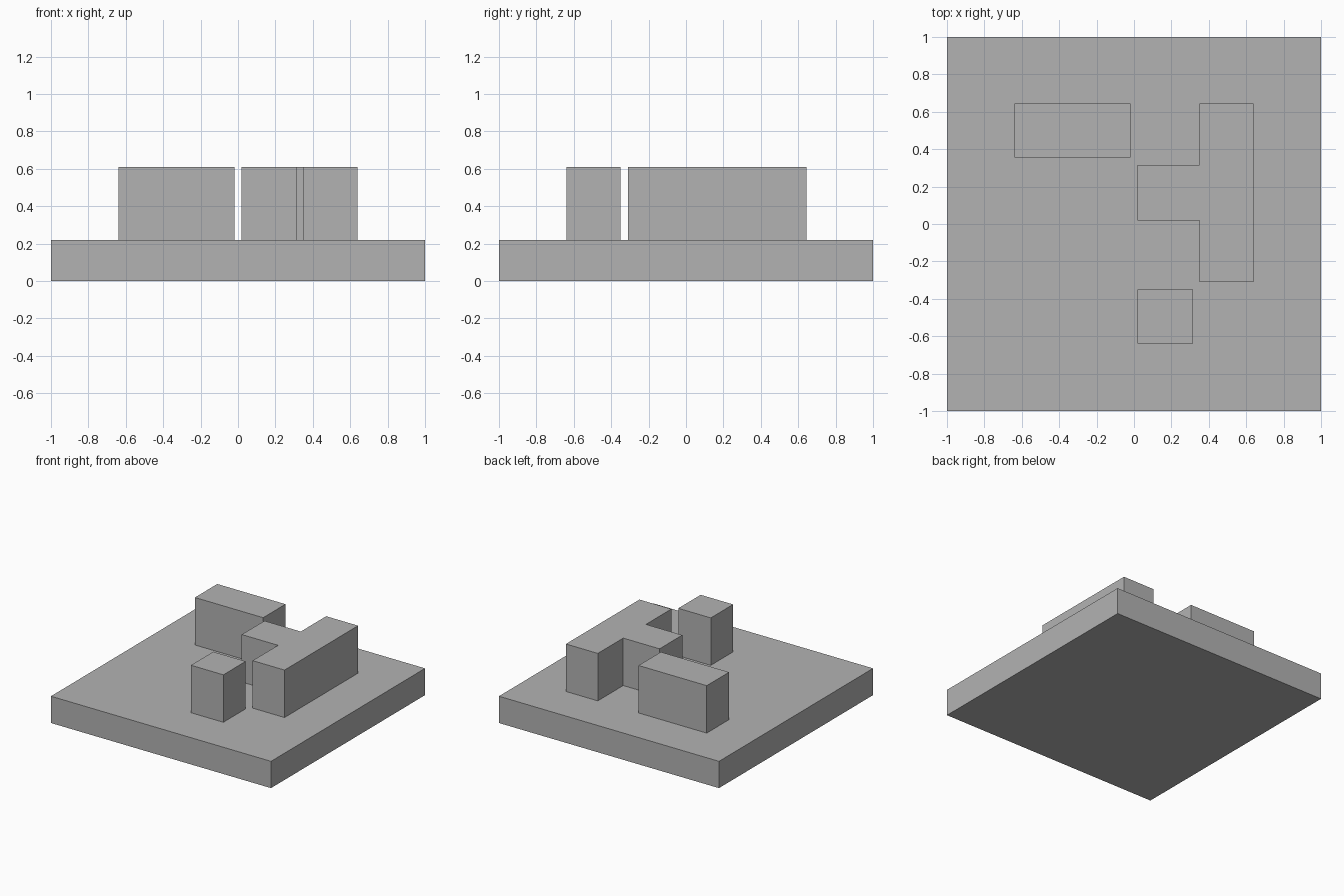
import bpy
import bmesh

cube = bpy.data.objects.get("Cube")
if cube:
    bpy.data.objects.remove(cube, do_unlink=True)

grey = bpy.data.materials.new("plain_grey")
grey.use_nodes = True
colour = (0.45, 0.45, 0.45, 1)
grey.diffuse_color = colour
grey.node_tree.nodes["Principled BSDF"].inputs["Base Color"].default_value = colour

BASE_TOP = 0.22
BLOCK_TOP = 0.61


def prism(name, outline, bottom, top):
    """Extrude a flat outline upwards into a closed solid."""
    bm = bmesh.new()
    face = bm.faces.new([bm.verts.new((x, y, bottom)) for x, y in outline])
    result = bmesh.ops.extrude_face_region(bm, geom=[face], use_keep_orig=True)
    for v in result["geom"]:
        if isinstance(v, bmesh.types.BMVert):
            v.co.z = top
    bmesh.ops.recalc_face_normals(bm, faces=bm.faces)
    mesh = bpy.data.meshes.new(name)
    bm.to_mesh(mesh)
    bm.free()
    mesh.materials.append(grey)
    obj = bpy.data.objects.new(name, mesh)
    bpy.context.collection.objects.link(obj)
    return obj


def rectangle(x0, y0, x1, y1):
    return [(x0, y0), (x1, y0), (x1, y1), (x0, y1)]


# Square slab
prism("base_slab", rectangle(-1, -1, 1, 1), 0, BASE_TOP)

# Separate raised blocks
prism("long_block", rectangle(-0.64, 0.355, -0.02, 0.645), BASE_TOP, BLOCK_TOP)
prism("square_block", rectangle(0.02, -0.64, 0.315, -0.35), BASE_TOP, BLOCK_TOP)

# T-shaped block with its stem towards the centre
t_outline = [(0.35, -0.31), (0.64, -0.31), (0.64, 0.645), (0.35, 0.645),
             (0.35, 0.315), (0.02, 0.315), (0.02, 0.02), (0.35, 0.02)]
prism("t_block", t_outline, BASE_TOP, BLOCK_TOP)
